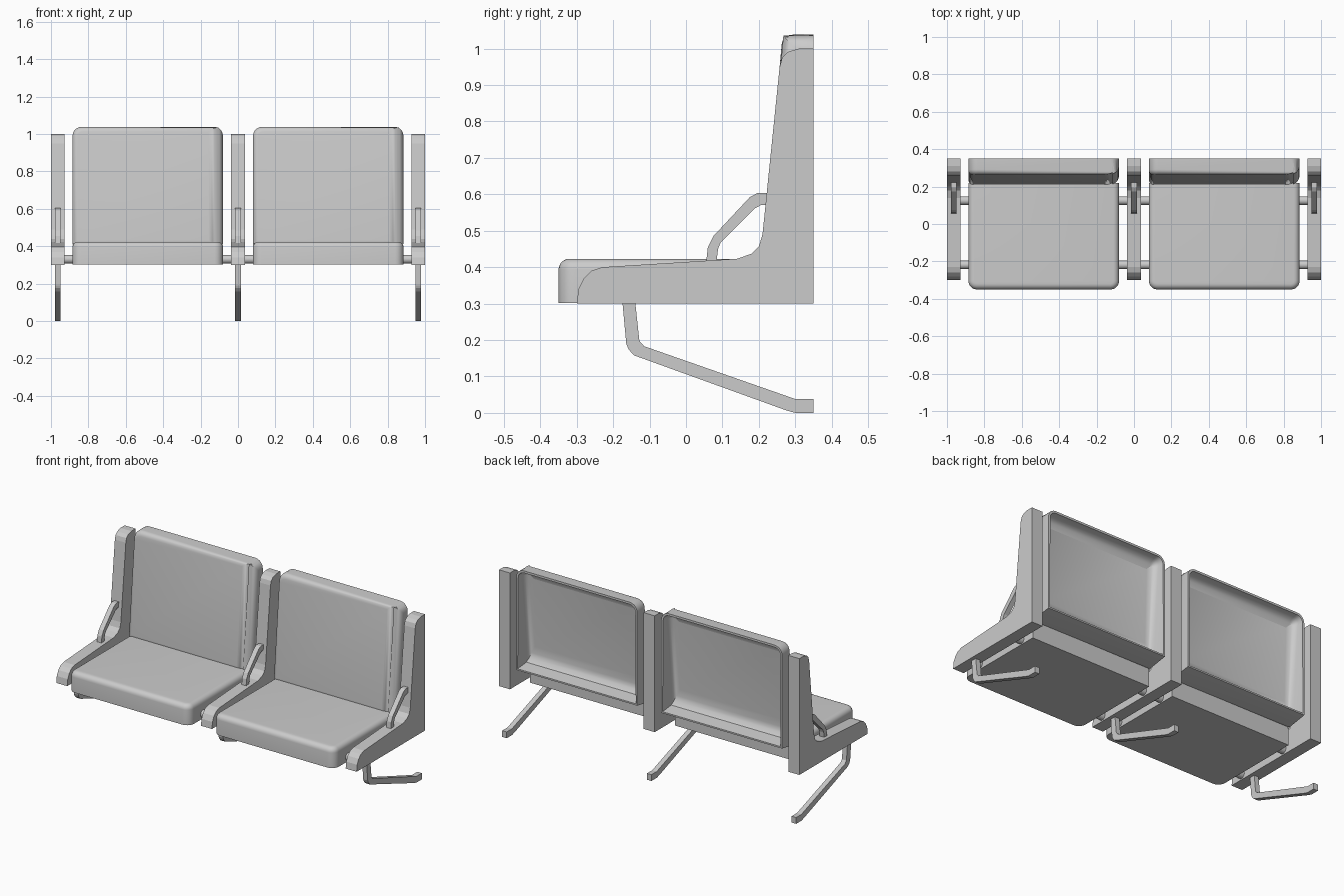
import bpy, bmesh

if "Cube" in bpy.data.objects:
    bpy.data.objects.remove(bpy.data.objects["Cube"], do_unlink=True)

grey = bpy.data.materials.new("light grey")
grey.use_nodes = True
grey.diffuse_color = (0.6, 0.6, 0.6, 1)
grey.node_tree.nodes["Principled BSDF"].inputs["Base Color"].default_value = (0.6, 0.6, 0.6, 1)


def finish(name, bm, smooth=False):
    bmesh.ops.recalc_face_normals(bm, faces=bm.faces)
    mesh = bpy.data.meshes.new(name)
    bm.to_mesh(mesh)
    bm.free()
    mesh.materials.append(grey)
    obj = bpy.data.objects.new(name, mesh)
    bpy.context.collection.objects.link(obj)
    if smooth:
        bpy.ops.object.select_all(action='DESELECT')
        obj.select_set(True)
        bpy.context.view_layer.objects.active = obj
        bpy.ops.object.shade_smooth_by_angle(angle=0.65)
    return obj


def slab(name, outline, x, width):
    """Extrude a side outline of (y, z) points across x."""
    bm = bmesh.new()
    face = bm.faces.new([bm.verts.new((x - width / 2, y, z)) for y, z in outline])
    moved = bmesh.ops.extrude_face_region(bm, geom=[face])["geom"]
    bmesh.ops.translate(bm, vec=(width, 0, 0),
                        verts=[v for v in moved if isinstance(v, bmesh.types.BMVert)])
    return finish(name, bm)


def box(x, width, y0, y1, z0, z1):
    bm = bmesh.new()
    bmesh.ops.create_cube(bm, size=1)
    for v in bm.verts:
        v.co = (x + v.co.x * width, y1 if v.co.y > 0 else y0, z1 if v.co.z > 0 else z0)
    return bm


def bevel(bm, edges, radius, segments=5):
    bmesh.ops.bevel(bm, geom=edges, offset=radius, segments=segments,
                    profile=0.5, affect='EDGES')


def facing(bm, axis, sign):
    bm.normal_update()
    return max(bm.faces, key=lambda f: (round(f.normal[axis] * sign, 1), f.calc_area()))


PANEL = [(0.35, 0.30), (-0.30, 0.30), (-0.295, 0.34), (-0.28, 0.37), (-0.26, 0.39),
         (-0.23, 0.40), (0.14, 0.423), (0.18, 0.437), (0.2, 0.457), (0.21, 0.49),
         (0.257, 0.95), (0.264, 0.975), (0.28, 0.991), (0.31, 1.0), (0.35, 1.0)]
ARM = [(0.055, 0.41), (0.06, 0.455), (0.075, 0.485), (0.175, 0.592), (0.195, 0.603),
       (0.225, 0.603), (0.225, 0.57), (0.205, 0.57), (0.19, 0.562), (0.095, 0.468),
       (0.088, 0.45), (0.083, 0.41)]
LEG = [(-0.175, 0.31), (-0.164, 0.19), (-0.158, 0.175), (-0.143, 0.158), (0.275, 0.007),
       (0.30, 0), (0.35, 0), (0.35, 0.038), (0.30, 0.038), (-0.115, 0.183),
       (-0.128, 0.198), (-0.14, 0.31)]

# Side panels with their armrests and legs
for side, x in (("right", -0.9635), ("middle", 0), ("left", 0.9635)):
    slab(side + "_panel", PANEL, x, 0.073)
    slab(side + "_armrest", ARM, x, 0.03)
    slab(side + "_leg", LEG, x, 0.03)

# Round rails joining the panels
for name, y in (("front_rail", -0.218), ("rear_rail", 0.125)):
    bpy.ops.mesh.primitive_cylinder_add(vertices=24, radius=0.023, depth=1.93,
                                        location=(0, y, 0.33), rotation=(0, 1.5708, 0))
    rail = bpy.context.object
    rail.name = name
    rail.data.materials.append(grey)
    bpy.ops.object.shade_smooth_by_angle(angle=0.6)

for side, x in (("right", -0.4825), ("left", 0.4825)):
    # Seat cushion: rounded front corners and top edge
    bm = box(x, 0.805, -0.35, 0.22, 0.302, 0.423)
    bevel(bm, [e for e in bm.edges if all(v.co.y < 0 for v in e.verts)
               and abs(e.verts[0].co.z - e.verts[1].co.z) > 0.05], 0.045)
    bevel(bm, [e for e in facing(bm, 2, 1).edges
               if not all(v.co.y > 0.2 for v in e.verts)], 0.03)
    finish(side + "_seat", bm, True)

    # Backrest: sloping front, rounded corners
    bm = box(x, 0.805, 0.208, 0.35, 0.405, 1.038)
    for v in bm.verts:
        if v.co.y < 0.3 and v.co.z > 1:
            v.co.y = 0.265
        elif v.co.y > 0.3 and v.co.z < 0.5:
            v.co.z = 0.428
    across = [e for e in bm.edges if abs(e.verts[0].co.y - e.verts[1].co.y) > 0.05]
    bevel(bm, [e for e in across if e.verts[0].co.z > 1], 0.05)
    bevel(bm, facing(bm, 1, -1).edges[:], 0.027)

    # Deep hollow in the back: thin rim, steep walls, filleted floor
    back = facing(bm, 1, 1)
    for thickness, gap, lift in ((0.013, 0.16, 0), (0.004, 0.06, 0.008),
                                 (0.008, 0.04, 0.015), (0.015, 0.028, 0.02),
                                 (0.03, 0.023, 0.02)):
        bmesh.ops.inset_region(bm, faces=[back], thickness=thickness)
        for v in back.verts:
            if v.co.z < 0.6:
                v.co.z += lift
            front = 0.208 + 0.057 * (v.co.z - 0.405) / 0.633
            v.co.y = min(0.35, front + gap)
    finish(side + "_backrest", bm, True)
